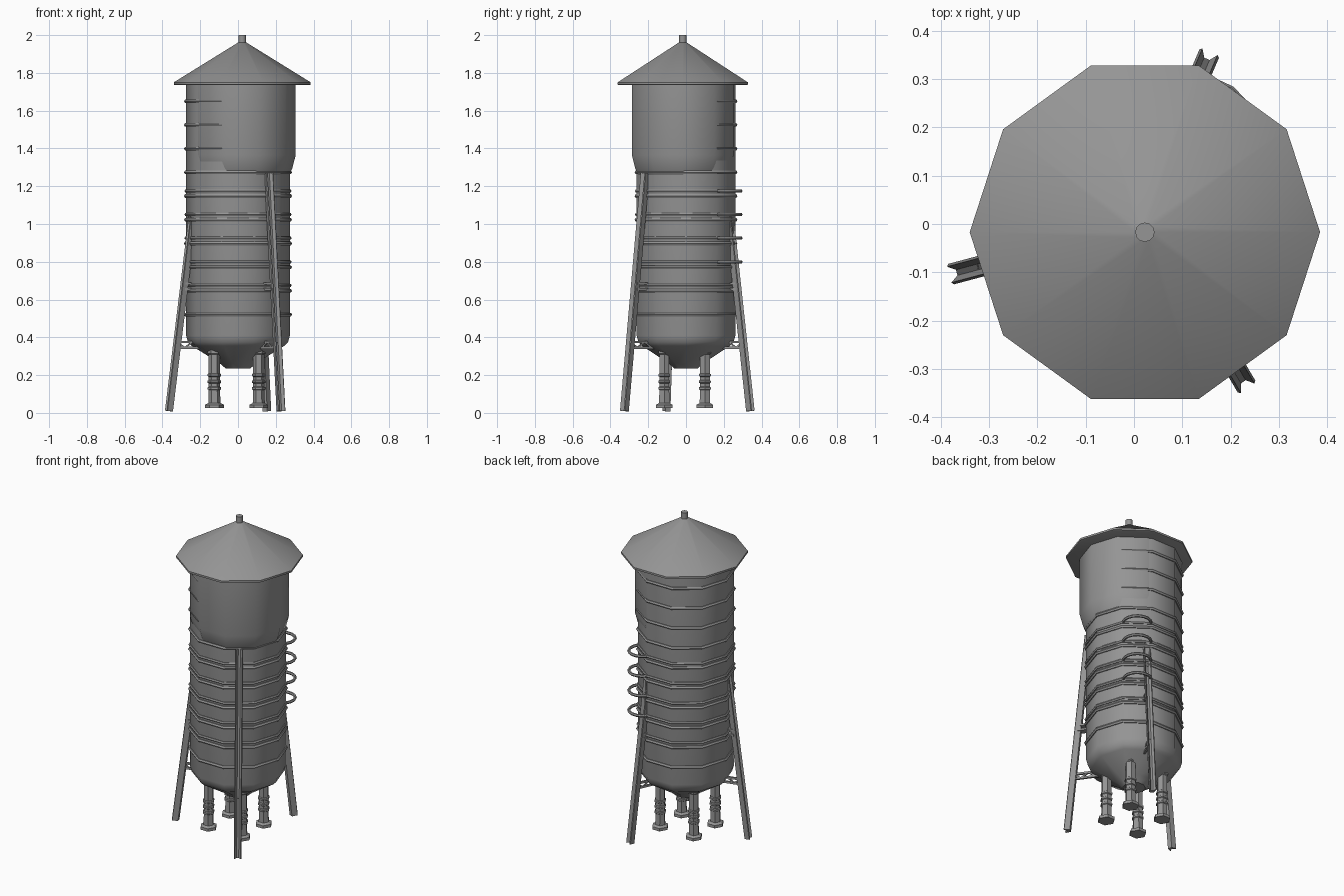
import bpy, bmesh, math
from mathutils import Vector, Matrix

cube = bpy.data.objects.get("Cube")
if cube:
    bpy.data.objects.remove(cube, do_unlink=True)

steel = bpy.data.materials.new("grey_steel")
steel.use_nodes = True
grey = (0.30, 0.30, 0.30, 1)
steel.diffuse_color = grey
steel.node_tree.nodes["Principled BSDF"].inputs["Base Color"].default_value = grey

SIDES = 10


def finish(name, bm, smooth=40):
    bmesh.ops.recalc_face_normals(bm, faces=bm.faces)
    mesh = bpy.data.meshes.new(name)
    bm.to_mesh(mesh)
    bm.free()
    mesh.materials.append(steel)
    obj = bpy.data.objects.new(name, mesh)
    bpy.context.collection.objects.link(obj)
    if smooth:
        bpy.ops.object.select_all(action='DESELECT')
        obj.select_set(True)
        bpy.context.view_layer.objects.active = obj
        bpy.ops.object.shade_smooth_by_angle(angle=math.radians(smooth))
    return obj


def bridge(bm, loops, closed=False, caps=True):
    """Skin a row of equal vertex loops."""
    rows = [[bm.verts.new(p) for p in loop] for loop in loops]
    n = len(rows[0])
    pairs = list(zip(rows, rows[1:])) + ([(rows[-1], rows[0])] if closed else [])
    for a, b in pairs:
        for i in range(n):
            j = (i + 1) % n
            bm.faces.new((a[i], a[j], b[j], b[i]))
    if caps and not closed:
        bm.faces.new(rows[0])
        bm.faces.new(rows[-1])


def lathe(name, profile, centre=(0, 0), sides=SIDES, smooth=40):
    """Turn (radius, height) points around a vertical axis."""
    bm = bmesh.new()
    loops = []
    for r, z in profile:
        angles = [math.tau * i / sides for i in range(sides)]
        loops.append([(centre[0] + r * math.cos(a), centre[1] + r * math.sin(a), z)
                      for a in angles])
    bridge(bm, loops)
    return finish(name, bm, smooth)


def prism(bm, start, end, section):
    """Sweep a section (sideways, outward) straight between two points."""
    start, end = Vector(start), Vector(end)
    along = (end - start).normalized()
    guide = Vector((start.x, start.y, 0)) if abs(along.z) > 0.9 else Vector((0, 0, 1))
    side = along.cross(guide).normalized()
    out = side.cross(along)
    bridge(bm, [[p + side * u + out * v for u, v in section] for p in (start, end)])


def square(half):
    return [(-half, -half), (half, -half), (half, half), (-half, half)]


# Main tank with its sloping hopper bottom
lathe("main_tank", [(0.065, 0.235), (0.10, 0.265), (0.245, 0.355), (0.265, 0.375),
                    (0.275, 0.41), (0.275, 1.74)])

# Wider upper tank, set slightly forward and to the left
TOP = (0.0225, -0.017)
lathe("upper_tank", [(0.20, 1.245), (0.247, 1.26), (0.265, 1.295), (0.283, 1.365),
                     (0.283, 1.74)], TOP)

# Roof and vent
lathe("roof", [(0.355, 1.735), (0.3625, 1.738), (0.3625, 1.75), (0.02, 1.962)], TOP)
lathe("roof_vent", [(0.02, 1.93), (0.02, 2.0)], TOP, 12)


# Bands around the tank
def band(name, z, radius=0.275, thick=0.011):
    bm = bmesh.new()
    loops = []
    for i in range(SIDES):
        a = math.tau * i / SIDES
        loops.append([((radius + thick * math.cos(t)) * math.cos(a),
                       (radius + thick * math.cos(t)) * math.sin(a),
                       z + thick * math.sin(t))
                      for t in [math.tau * k / 6 for k in range(6)]])
    bridge(bm, loops, closed=True)
    finish(name, bm)


for i in range(10):
    band(f"tank_band_{i + 1}", 1.65 - i * 0.1255)
hoop_heights = [1.175 - i * 0.125 for i in range(4)]
for i, z in enumerate(hoop_heights + [0.675]):
    band(f"upper_band_{i + 1}", z, 0.275, 0.009)

# Half-round hoops standing out from the back left wall
face_angle = math.radians(54)
outward = Vector((math.cos(face_angle), math.sin(face_angle), 0))
sideways = Vector((-outward.y, outward.x, 0))
for i, z in enumerate(hoop_heights):
    bm = bmesh.new()
    base = outward * 0.262 + Vector((0, 0, z))
    loops = []
    for k in range(9):
        a = math.pi * k / 8
        spoke = sideways * math.cos(a) + outward * math.sin(a)
        loops.append([base + spoke * (0.08 + 0.009 * math.cos(t))
                      + Vector((0, 0, 0.009 * math.sin(t)))
                      for t in [math.tau * s / 6 for s in range(6)]])
    bridge(bm, loops)
    finish(f"hoop_{i + 1}", bm)

# Leaning channel legs, each with a truss and a small wall bracket
CHANNEL = [(-0.022, 0.014), (-0.017, 0.018), (-0.006, 0.002), (0.006, 0.002),
           (0.017, 0.018), (0.022, 0.014), (0.013, -0.018), (-0.013, -0.018)]
LEGS = {
    "front_leg": ((0.225, -0.325, 0.01), (0.16, -0.215, 1.27)),
    "right_leg": ((-0.365, -0.10, 0.01), (-0.238, -0.066, 1.05)),
    "back_leg": ((0.15, 0.34, 0.01), (0.102, 0.228, 1.05)),
}
for name, (foot, top) in LEGS.items():
    foot, top = Vector(foot), Vector(top)
    bm = bmesh.new()
    prism(bm, foot, top, CHANNEL)
    finish(name, bm, 0)

    def on_leg(z):
        return foot.lerp(top, (z - foot.z) / (top.z - foot.z))

    # Radial truss: two chords and a zigzag web
    bm = bmesh.new()
    outer = on_leg(0.36)
    low, high = 0.345, 0.375

    def at(f, z):
        return Vector((outer.x * f, outer.y * f, z))

    for z in (low, high):
        prism(bm, at(1, z), at(0.25, z), square(0.006))
    steps = [1 - 0.125 * k for k in range(7)]
    for k, (a, b) in enumerate(zip(steps, steps[1:])):
        za, zb = (low, high) if k % 2 else (high, low)
        prism(bm, at(a, za), at(b, zb), square(0.004))
    finish(name + "_truss", bm, 0)

    # Bracket pair from leg to tank wall
    bm = bmesh.new()
    for z in (0.655, 0.685):
        p = on_leg(z)
        prism(bm, p, (p.x * 0.72, p.y * 0.72, z), [(-0.02, -0.006), (0.02, -0.006),
                                                 (0.02, 0.006), (-0.02, 0.006)])
    finish(name + "_bracket", bm, 0)

# Four outlet posts with base flanges and collars
post = [(0.05, 0.025), (0.05, 0.043), (0.032, 0.052)]
for z in (0.13, 0.165, 0.2):
    post += [(0.03, z - 0.009), (0.036, z - 0.005), (0.036, z + 0.005), (0.03, z + 0.009)]
post += [(0.03, 0.31), (0.036, 0.315), (0.036, 0.335)]
for x, x_name in ((-0.125, "right"), (0.11, "left")):
    for y, y_name in ((-0.115, "front"), (0.1, "back")):
        lathe(f"{y_name}_{x_name}_post", post, (x, y), 6, 25)
